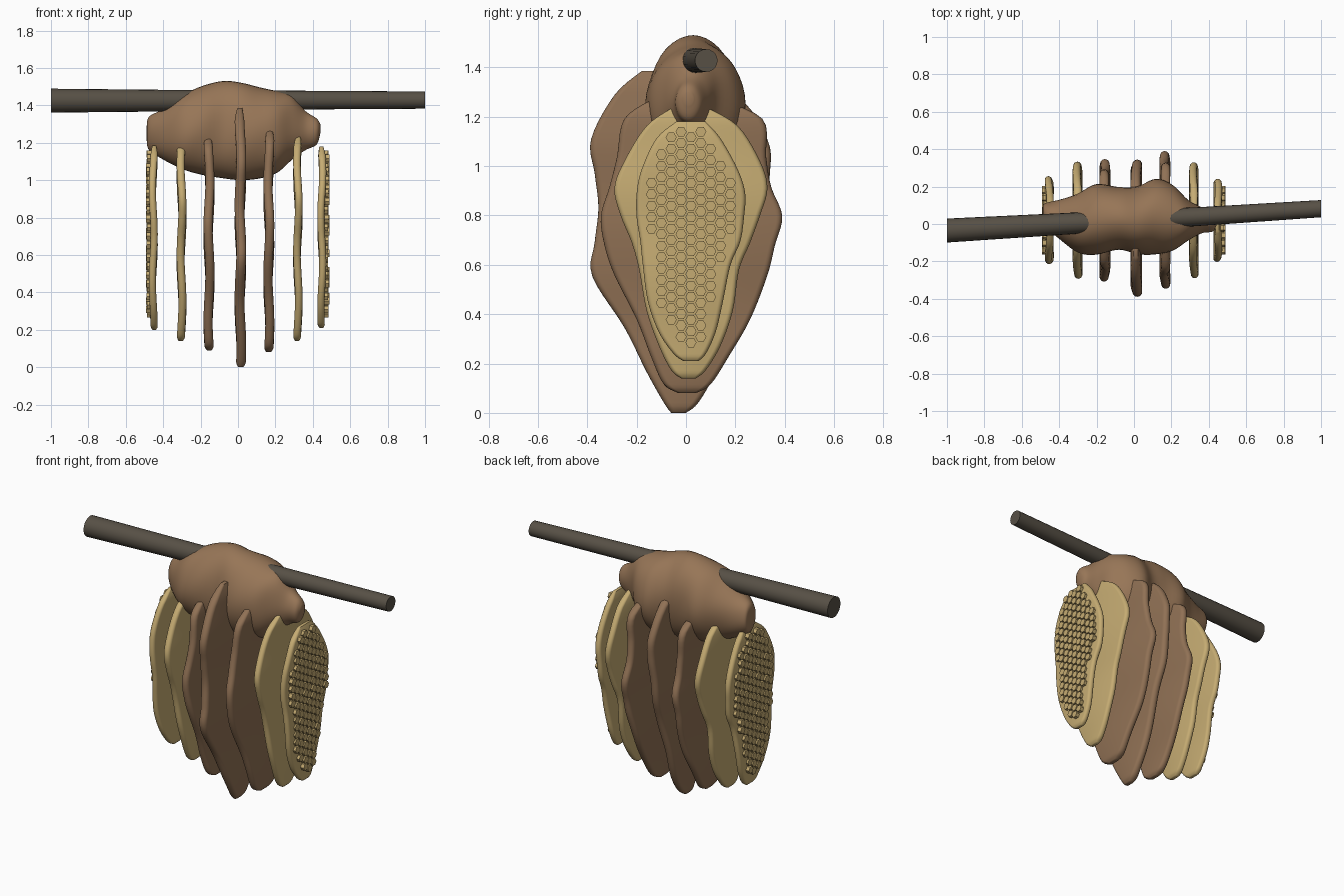
import bpy, bmesh, math, random
from mathutils import Vector

if "Cube" in bpy.data.objects:
    bpy.data.objects.remove(bpy.data.objects["Cube"])

random.seed(4)


def material(name, rgb):
    m = bpy.data.materials.new(name)
    m.diffuse_color = (*rgb, 1)
    m.use_nodes = True
    m.node_tree.nodes["Principled BSDF"].inputs["Base Color"].default_value = m.diffuse_color
    return m


WAX = material("pale wax", (0.56, 0.41, 0.17))
OLD_WAX = material("brown wax", (0.28, 0.165, 0.09))
CROWN = material("crown brown", (0.31, 0.18, 0.095))
BARK = material("grey bark", (0.095, 0.08, 0.06))


def finish(bm, name, mat, angle=40):
    bmesh.ops.recalc_face_normals(bm, faces=bm.faces)
    me = bpy.data.meshes.new(name)
    bm.to_mesh(me)
    bm.free()
    me.materials.append(mat)
    ob = bpy.data.objects.new(name, me)
    bpy.context.collection.objects.link(ob)
    bpy.ops.object.select_all(action='DESELECT')
    ob.select_set(True)
    bpy.context.view_layer.objects.active = ob
    bpy.ops.object.shade_smooth_by_angle(angle=math.radians(angle))
    return ob


def loft(name, rings, mat, angle=40):
    """Skin a row of closed rings and cap both ends."""
    bm = bmesh.new()
    loops = [[bm.verts.new(p) for p in r] for r in rings]
    n = len(loops[0])
    for a, b in zip(loops, loops[1:]):
        for i in range(n):
            j = (i + 1) % n
            bm.faces.new((a[i], a[j], b[j], b[i]))
    bm.faces.new(loops[0])
    bm.faces.new(loops[-1])
    return finish(bm, name, mat, angle)


def smooth_rows(rows, steps):
    """Catmull-Rom interpolation through rows of numbers."""
    pts = [rows[0]] + list(rows) + [rows[-1]]
    out = []
    for i in range(1, len(pts) - 2):
        for s in range(steps):
            t = s / steps
            out.append([0.5 * (2 * b + (c - a) * t + (2 * a - 5 * b + 4 * c - d) * t * t
                               + (3 * b - a - 3 * c + d) * t ** 3)
                        for a, b, c, d in zip(*pts[i - 1:i + 3])])
    out.append(list(rows[-1]))
    return out


# Branch: a slightly tapered rod
ends = [(-1.0, -0.035, 1.425, 0.064), (-0.3, 0.005, 1.425, 0.057),
        (0.35, 0.04, 1.428, 0.05), (1.0, 0.082, 1.428, 0.046)]
loft("branch", [[(x, y + r * math.cos(k * math.tau / 20), z + r * math.sin(k * math.tau / 20))
                 for k in range(20)] for x, y, z, r in ends], BARK)

# Crown: lumpy mass around the branch; x, low z, high z, front y, back y
crown_rows = [(-0.488, 1.21, 1.29, 0.03, 0.09), (-0.475, 1.16, 1.34, -0.01, 0.11),
              (-0.40, 1.11, 1.38, -0.08, 0.13), (-0.30, 1.06, 1.45, -0.15, 0.16),
              (-0.20, 1.03, 1.50, -0.16, 0.21), (-0.08, 1.01, 1.53, -0.14, 0.20),
              (0.02, 1.00, 1.52, -0.16, 0.20), (0.12, 1.01, 1.495, -0.16, 0.24),
              (0.21, 1.04, 1.475, -0.145, 0.21), (0.29, 1.11, 1.45, -0.09, 0.13),
              (0.36, 1.16, 1.37, -0.05, 0.09), (0.42, 1.19, 1.33, -0.04, 0.06),
              (0.44, 1.25, 1.30, -0.01, 0.03)]
rings = []
for x, lo, hi, y0, y1 in smooth_rows(crown_rows, 5):
    ring = []
    for k in range(40):
        a = k * math.tau / 40
        w = 1 + 0.035 * math.sin(3 * a + 9 * x) * math.cos(11 * x + a)
        ring.append((x, (y0 + y1) / 2 + w * (y1 - y0) / 2 * math.cos(a),
                     (lo + hi) / 2 + (hi - lo) / 2 * math.sin(a)))
    rings.append(ring)
loft("crown", rings, CROWN, 80)

# Comb outlines: front and back edge y at heights given by LEVELS
LEVELS = (0, .03, .12, .25, .4, .5, .6, .7, .8, .93, 1)
MIDDLE = ((-.06, -.09, -.16, -.25, -.38, -.37, -.355, -.37, -.385, -.29, -.18),
          (0, .05, .12, .18, .25, .30, .32, .34, .33, .20, -.10))
BROAD = ((-.03, -.09, -.14, -.20, -.29, -.33, -.345, -.31, -.28, -.25, -.13),
         (.04, .10, .17, .26, .33, .36, .39, .345, .325, .31, .12))
NARROW = ((-.02, -.06, -.11, -.16, -.19, -.22, -.265, -.29, -.25, -.16, -.05),
          (.04, .08, .14, .19, .215, .26, .30, .33, .30, .21, .08))
OUTER = ((-.01, -.05, -.11, -.155, -.175, -.185, -.20, -.20, -.18, -.12, -.04),
         (.05, .08, .12, .15, .18, .22, .235, .24, .21, .14, .08))


def comb(name, x, z0, z1, shape, scale, half, mat):
    """Wavy slab with rounded edges; returns its outline rows."""
    keys = [(z0 + (z1 - z0) * t, a * scale, b * scale) for t, a, b in zip(LEVELS, *shape)]
    rows = smooth_rows(keys, 5)
    rings = []
    for i, (z, y0, y1) in enumerate(rows):
        edge = min(i, len(rows) - 1 - i)
        th = half * min(1, 0.5 + 0.13 * edge)     # thinner at the two tips
        ring = []
        for side, y in ((1, y1 - th), (-1, y0 + th)):
            for k in range(9):
                a = -math.pi / 2 + math.pi * k / 8
                wob = 0.005 * math.sin(13 * z + 30 * x + 2 * y)
                ring.append((x + wob + side * th * math.sin(a), y + side * th * math.cos(a), z))
        rings.append(ring)
    loft(name, rings, mat, 60)
    return rows


def cells(name, x, side, rows):
    """Honeycomb field of short hexagonal prisms on the outer comb face."""
    bm = bmesh.new()
    r, pitch_y, pitch_z = 0.0225, 0.04, 0.0462
    for c in range(-6, 7):
        for k in range(30):
            y, z = 0.02 + c * pitch_y, 0.285 + (k + (c % 2) / 2) * pitch_z
            _, y0, y1 = min(rows, key=lambda q: abs(q[0] - z))
            if not (y0 + 0.05 < y < y1 - 0.05 and z < 1.155):
                continue
            top = x + side * random.choice((0.034, 0.037, 0.04))
            base = x + side * 0.012
            hexes = [[bm.verts.new((px, y + r * math.cos(i * math.pi / 3),
                                    z + r * math.sin(i * math.pi / 3))) for i in range(6)]
                     for px in (base, top)]
            for i in range(6):
                j = (i + 1) % 6
                bm.faces.new((hexes[0][i], hexes[0][j], hexes[1][j], hexes[1][i]))
            bm.faces.new(hexes[0])
            bm.faces.new(hexes[1])
    finish(bm, name, WAX, 30)


# Seven hanging combs, old dark ones in the middle
comb("middle_comb", 0.013, 0.0, 1.385, MIDDLE, 1, 0.026, OLD_WAX)
comb("right_dark_comb", 0.165, 0.08, 1.275, BROAD, 1, 0.024, OLD_WAX)
comb("left_dark_comb", -0.155, 0.09, 1.24, BROAD, 0.89, 0.024, OLD_WAX)
comb("right_pale_comb", 0.32, 0.14, 1.24, NARROW, 1, 0.02, WAX)
comb("left_pale_comb", -0.302, 0.14, 1.225, NARROW, 1.01, 0.021, WAX)
right_rows = comb("right_outer_comb", 0.448, 0.21, 1.18, OUTER, 1, 0.019, WAX)
left_rows = comb("left_outer_comb", -0.453, 0.20, 1.185, OUTER, 1.06, 0.019, WAX)

# Open comb faces at both outer sides
cells("right_cells", 0.448, 1, right_rows)
cells("left_cells", -0.453, -1, left_rows)
